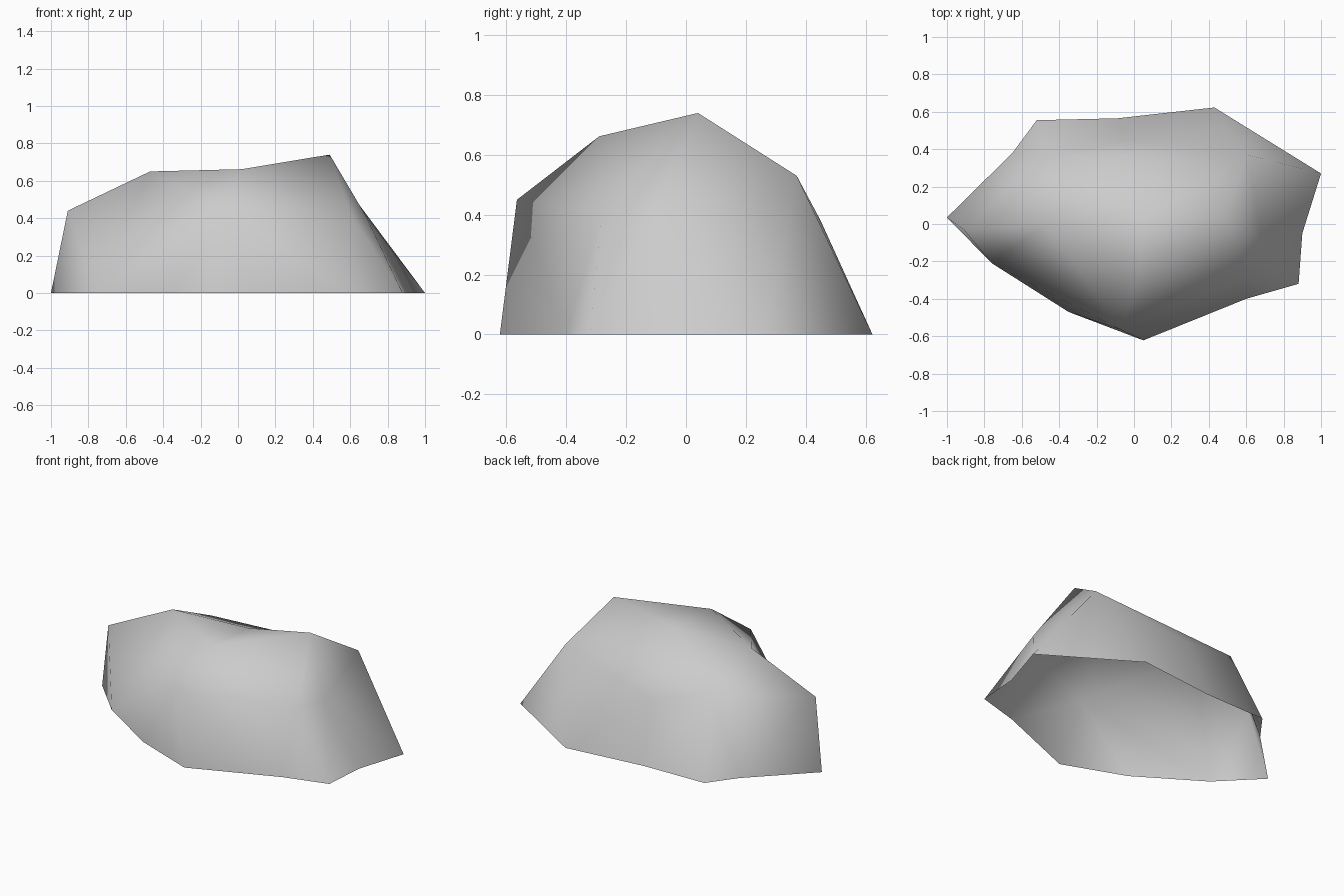
import bpy, bmesh

cube = bpy.data.objects.get("Cube")
if cube:
    bpy.data.objects.remove(cube)

stone = bpy.data.materials.new("grey_stone")
stone.use_nodes = True
GREY = (0.6, 0.6, 0.6, 1)
stone.diffuse_color = GREY
stone.node_tree.nodes["Principled BSDF"].inputs["Base Color"].default_value = GREY

# Footprint on the ground, counter-clockwise seen from above
foot = {
    "o": (-1, .035), "q": (-.76, -.21), "r": (-.35, -.47), "p": (.05, -.622),
    "n": (.6, -.4), "z": (.88, -.32), "y": (.9, -.05), "x": (1, .27),
    "w": (.43, .623), "u": (-.09, .565), "t": (-.52, .555), "s": (-.65, .38),
}
# Shoulder corners (V K J M G B F) and top corners (C A D E)
upper = {
    "V": (-.91, -.03, .44), "K": (-.07, -.565, .45), "J": (.61, -.28, .41),
    "M": (.685, -.1, .41), "G": (.605, .37, .53), "B": (-.05, .45, .38),
    "F": (-.44, .36, .48),
    "C": (-.47, 0, .65), "A": (.02, -.29, .662), "D": (.49, .04, .74),
    "E": (.055, .03, .657),
}

bm = bmesh.new()
v = {k: bm.verts.new((*xy, 0)) for k, xy in foot.items()}
v.update({k: bm.verts.new(co) for k, co in upper.items()})


def face(keys):
    bm.faces.new([v[k] for k in keys])


def girdle(runs):
    """Join a ring of upper corners to the run of lower corners under each."""
    for i, (top, low) in enumerate(runs):
        for a, b in zip(low, low[1:]):
            face((top, a, b))
        face((top, low[-1], runs[(i + 1) % len(runs)][0]))


# Steep sides, sloping shoulders, then the cap; the underside stays open
girdle([("V", "soq"), ("C", "q"), ("K", "qrpn"), ("J", "nz"), ("M", "zyx"),
        ("G", "xw"), ("B", "wu"), ("F", "uts")])
girdle([("C", "K"), ("A", "KJ"), ("D", "JMG"), ("E", "GF")])
for cap in ("CFV", "CAE", "ADE", "GBF"):
    face(cap)

for f in bm.faces:
    f.smooth = True
mesh = bpy.data.meshes.new("rock")
bm.to_mesh(mesh)
bm.free()
mesh.materials.append(stone)
rock = bpy.data.objects.new("rock", mesh)
bpy.context.collection.objects.link(rock)
